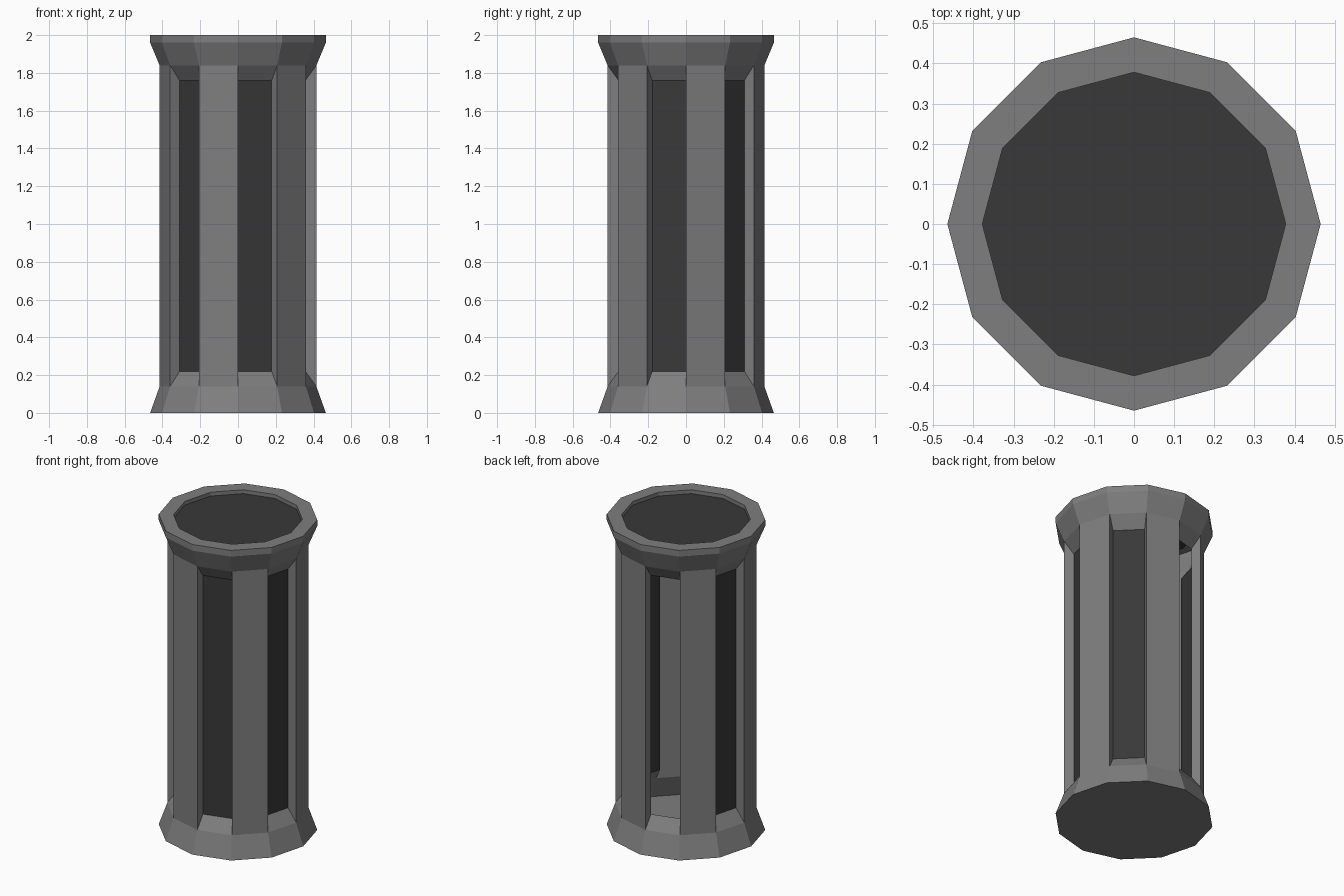
import bpy
import math
from mathutils import Vector

cube = bpy.data.objects.get("Cube")
if cube:
    bpy.data.objects.remove(cube, do_unlink=True)

SIDES = 12
R_FLARE, R_BODY, R_PANEL, R_CAP = 0.465, 0.415, 0.357, 0.378
Z_BODY, Z_PANEL = (0.14, 1.84), (0.22, 1.76)
Z_RIM, Z_TOP, Z_CAP = 1.96, 2.0, 1.975
OPEN_BAY = 3  # the bay at the back that has no panel


def material(name, value):
    mat = bpy.data.materials.new(name)
    mat.use_nodes = True
    colour = (value, value, value, 1)
    mat.diffuse_color = colour
    bsdf = next(n for n in mat.node_tree.nodes if n.type == 'BSDF_PRINCIPLED')
    bsdf.inputs["Base Color"].default_value = colour
    bsdf.inputs["Roughness"].default_value = 0.8
    return mat


grey = material("mid grey", 0.21)
dark = material("dark grey", 0.04)


def point(corner, r, z):
    a = math.tau * corner / SIDES
    return Vector((r * math.cos(a), r * math.sin(a), z))


def build(name, polygons, mat):
    """Make one flat-shaded object from a list of polygons."""
    verts, faces = [], []
    for poly in polygons:
        faces.append(range(len(verts), len(verts) + len(poly)))
        verts.extend(poly)
    mesh = bpy.data.meshes.new(name)
    mesh.from_pydata(verts, [], [list(f) for f in faces])
    mesh.materials.append(mat)
    obj = bpy.data.objects.new(name, mesh)
    bpy.context.collection.objects.link(obj)
    return obj


def facet(i, low, high):
    """One side of the ring between two (radius, height) levels."""
    return [point(i, *low), point(i + 1, *low), point(i + 1, *high), point(i, *high)]


def lathe(profile):
    return [facet(i, a, b) for a, b in zip(profile, profile[1:]) for i in range(SIDES)]


def disc(r, z):
    return [point(i, r, z) for i in range(SIDES)]


# Flared foot with a closed underside
foot = lathe([(R_FLARE, 0), (R_BODY, Z_BODY[0])])
foot.append(disc(R_FLARE, 0)[::-1])
build("foot", foot, grey)

# Flared collar with a flat rim and a shallow lip
build("collar", lathe([(R_BODY, Z_BODY[1]), (R_FLARE, Z_RIM), (R_FLARE, Z_TOP),
                       (R_CAP, Z_TOP), (R_CAP, Z_CAP)]), grey)

# Sunken dark lid
build("lid", [disc(R_CAP, Z_CAP)], dark)

# Posts and recessed bays alternate around the body
for i in range(0, SIDES, 2):
    post = [facet(i, (R_BODY, Z_BODY[0]), (R_BODY, Z_BODY[1]))]
    for corner in (i, i + 1):
        cheek = [point(corner, R_BODY, Z_BODY[0]), point(corner, R_BODY, Z_BODY[1]),
                 point(corner, R_PANEL, Z_PANEL[1]), point(corner, R_PANEL, Z_PANEL[0])]
        post.append(cheek[::-1] if corner == i else cheek)
    build("post", post, grey)

    bay = i + 1
    build("bay_sill", [facet(bay, (R_BODY, Z_BODY[0]), (R_PANEL, Z_PANEL[0]))], grey)
    build("bay_lintel", [facet(bay, (R_PANEL, Z_PANEL[1]), (R_BODY, Z_BODY[1]))], grey)
    if bay != OPEN_BAY:
        build("bay_panel", [facet(bay, (R_PANEL, Z_PANEL[0]), (R_PANEL, Z_PANEL[1]))], dark)
